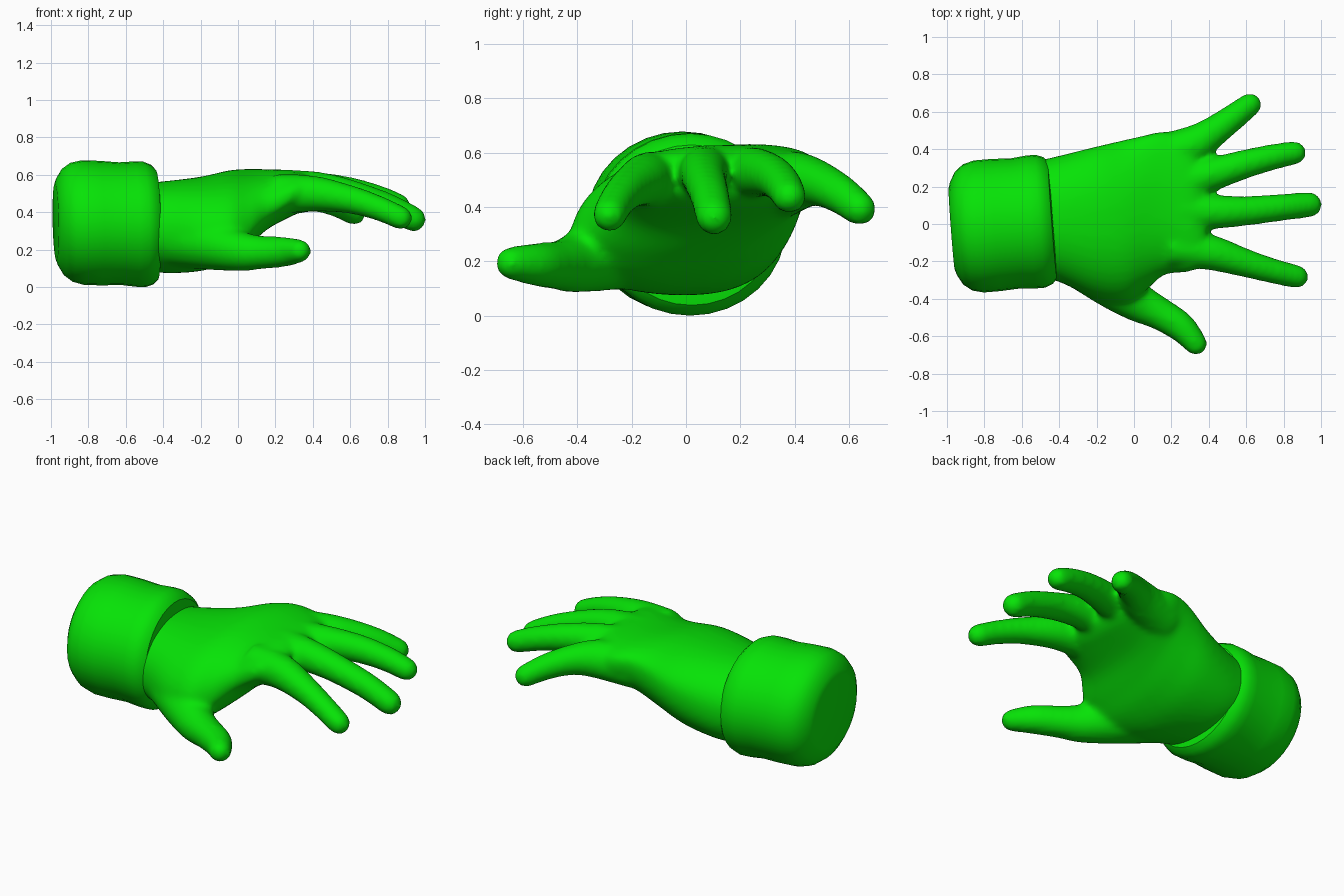
import bpy, bmesh, math
from mathutils import Vector

if "Cube" in bpy.data.objects:
    bpy.data.objects.remove(bpy.data.objects["Cube"])

green = bpy.data.materials.new("bright_green")
green.diffuse_color = (0.002, 0.77, 0.002, 1)
green.use_nodes = True
green.node_tree.nodes["Principled BSDF"].inputs["Base Color"].default_value = green.diffuse_color


def spline(keys, steps=5):
    """Smoothly interpolate a list of equal-length tuples."""
    out = []
    for i in range(len(keys) - 1):
        a, b, c, d = (keys[max(0, min(len(keys) - 1, i + k))] for k in (-1, 0, 1, 2))
        for s in range(steps):
            t = s / steps
            out.append(tuple(
                q + 0.5 * t * (r - p + t * (2 * p - 5 * q + 4 * r - w + t * (3 * (q - r) + w - p)))
                for p, q, r, w in zip(a, b, c, d)))
    return out + [tuple(keys[-1])]


def loft(bm, rings):
    """Skin closed rings of points and cap both ends."""
    loops = [[bm.verts.new(p) for p in ring] for ring in rings]
    n = len(loops[0])
    for a, b in zip(loops, loops[1:]):
        for i in range(n):
            j = (i + 1) % n
            bm.faces.new((a[i], a[j], b[j], b[i]))
    bm.faces.new(loops[0][::-1])
    bm.faces.new(loops[-1])


def tube(bm, keys, n=16):
    """Tapered finger along (x, y, z, radius) keys with a round tip."""
    pts = spline(keys)
    cs = [Vector(p[:3]) for p in pts]
    rs = [p[3] for p in pts]
    end_dir, tip, r = (cs[-1] - cs[-2]).normalized(), cs[-1], rs[-1]
    for a in (25, 45, 65, 80):
        cs.append(tip + end_dir * r * math.sin(math.radians(a)))
        rs.append(r * math.cos(math.radians(a)))
    rings = []
    for i, c in enumerate(cs):
        t = (cs[min(i + 1, len(cs) - 1)] - cs[max(i - 1, 0)]).normalized()
        u = Vector((0, 0, 1)).cross(t).normalized()
        v = t.cross(u)
        rings.append([c + rs[i] * (u * math.cos(w) + v * math.sin(w))
                      for w in (2 * math.pi * k / n for k in range(n))])
    loft(bm, rings)


def finish(bm, name):
    bmesh.ops.recalc_face_normals(bm, faces=bm.faces)
    me = bpy.data.meshes.new(name)
    bm.to_mesh(me)
    bm.free()
    me.materials.append(green)
    for f in me.polygons:
        f.use_smooth = True
    ob = bpy.data.objects.new(name, me)
    bpy.context.collection.objects.link(ob)
    return ob


# Hand: wrist and palm sections as (x, y min, y max, z min, z max, tilt)
bm = bmesh.new()
palm = [
    (-0.55, -0.28, 0.33, 0.10, 0.55, 0.00),
    (-0.40, -0.31, 0.365, 0.075, 0.565, 0.02),
    (-0.20, -0.405, 0.415, 0.09, 0.585, 0.08),
    (-0.05, -0.43, 0.45, 0.15, 0.61, 0.13),
    (0.06, -0.36, 0.475, 0.235, 0.617, 0.12),
    (0.16, -0.275, 0.495, 0.315, 0.625, 0.06),
    (0.28, -0.26, 0.47, 0.375, 0.625, 0.01),
    (0.34, -0.24, 0.41, 0.405, 0.61, -0.01),
    (0.385, -0.20, 0.33, 0.445, 0.585, -0.01),
]
rings = []
for x, y0, y1, z0, z1, tilt in spline(palm):
    ring = []
    for k in range(40):
        a = 2 * math.pi * k / 40
        c, s = math.cos(a), math.sin(a)
        c = math.copysign(abs(c) ** 0.9, c)
        s = math.copysign(abs(s) ** 0.9, s)
        ring.append((x, (y0 + y1) / 2 + c * (y1 - y0) / 2,
                     (z0 + z1) / 2 + s * (z1 - z0) / 2 + tilt * c * (1 - 0.5 * abs(s))))
    rings.append(ring)
loft(bm, rings)

# Thumb, then the four fingers
digits = [
    [(-0.32, -0.16, 0.26, 0.16), (-0.12, -0.32, 0.22, 0.132), (0.02, -0.418, 0.19, 0.107),
     (0.13, -0.475, 0.185, 0.09), (0.25, -0.55, 0.188, 0.081), (0.33, -0.64, 0.193, 0.063)],
    [(0.2, -0.12, 0.495, 0.11), (0.40, -0.15, 0.5, 0.097), (0.6, -0.21, 0.468, 0.077),
     (0.75, -0.253, 0.422, 0.068), (0.87, -0.282, 0.37, 0.064)],
    [(0.25, 0.075, 0.525, 0.105), (0.43, 0.065, 0.525, 0.092), (0.6, 0.07, 0.495, 0.08),
     (0.8, 0.09, 0.43, 0.073), (0.938, 0.103, 0.363, 0.069)],
    [(0.25, 0.22, 0.52, 0.105), (0.43, 0.27, 0.525, 0.09), (0.6, 0.322, 0.51, 0.078),
     (0.75, 0.36, 0.475, 0.07), (0.858, 0.38, 0.437, 0.064)],
    [(0.1, 0.345, 0.48, 0.125), (0.3, 0.415, 0.495, 0.108), (0.42, 0.49, 0.485, 0.085),
     (0.53, 0.57, 0.445, 0.073), (0.62, 0.638, 0.393, 0.064)],
]
for keys in digits:
    tube(bm, keys)
hand = finish(bm, "gloved_hand")
fuse = hand.modifiers.new("fuse", 'REMESH')
fuse.mode = 'VOXEL'
fuse.voxel_size = 0.015
fuse.use_smooth_shade = True
blend = hand.modifiers.new("blend", 'SMOOTH')
blend.factor = 0.5
blend.iterations = 16

# Cuff: thick rounded band, sheared so its ends lean, with a flat back
bm = bmesh.new()
profile = [(-0.975, 0.205), (-0.965, 0.235), (-0.935, 0.285), (-0.89, 0.318), (-0.83, 0.333),
           (-0.74, 0.333), (-0.63, 0.328), (-0.55, 0.335), (-0.50, 0.335), (-0.46, 0.32),
           (-0.435, 0.295), (-0.43, 0.25)]
rings = []
for x, r in profile:
    yc = -0.015 + 0.03 * (x + 0.85) / 0.35
    zc = 0.345 - 0.01 * (x + 0.85) / 0.35
    ring = []
    for k in range(32):
        a = 2 * math.pi * k / 32
        y, z = 1.06 * r * math.cos(a), r * math.sin(a)
        ring.append((x - 0.075 * y - 0.02 * z, yc + y, zc + z))
    rings.append(ring)
loft(bm, rings)
cuff = finish(bm, "cuff")
bpy.ops.object.select_all(action='DESELECT')
cuff.select_set(True)
bpy.context.view_layer.objects.active = cuff
bpy.ops.object.shade_smooth_by_angle(angle=math.radians(35))
